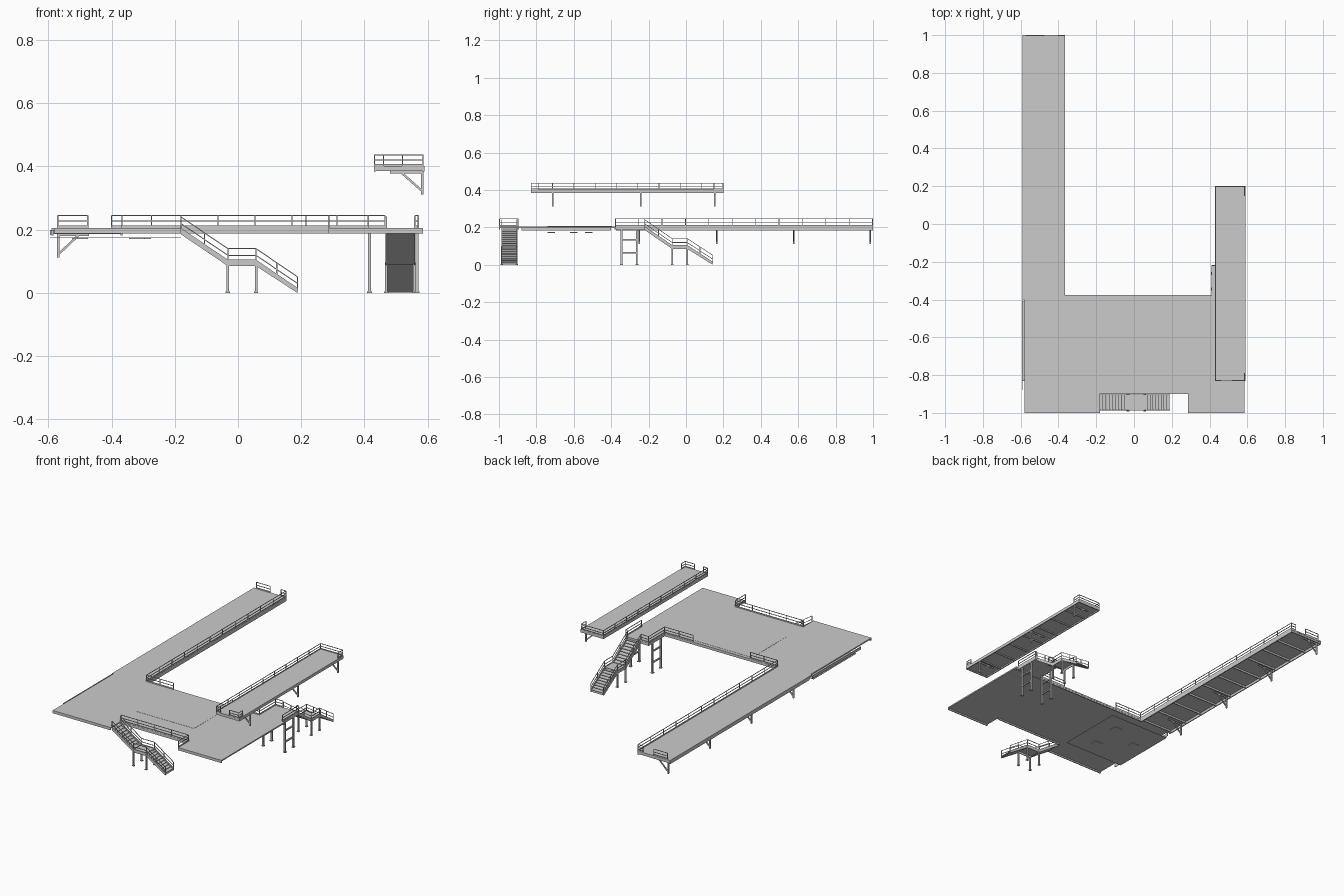
import bpy, bmesh
from mathutils import Vector, Matrix

if "Cube" in bpy.data.objects:
    bpy.data.objects.remove(bpy.data.objects["Cube"])


class Part:
    """Collects boxes, bars and prisms into one named object."""
    def __init__(self, name):
        self.name, self.bm = name, bmesh.new()

    def box(self, x0, x1, y0, y1, z0, z1):
        m = Matrix.Translation(((x0 + x1) / 2, (y0 + y1) / 2, (z0 + z1) / 2))
        m = m @ Matrix.Diagonal((x1 - x0, y1 - y0, z1 - z0, 1))
        bmesh.ops.create_cube(self.bm, size=1, matrix=m)

    def bar(self, p, q, w=0.003, h=None):
        p, q = Vector(p), Vector(q)
        d = q - p
        rot = d.to_track_quat('Y', 'Z').to_matrix().to_4x4()
        m = Matrix.Translation((p + q) / 2) @ rot @ Matrix.Diagonal((w, d.length, h or w, 1))
        bmesh.ops.create_cube(self.bm, size=1, matrix=m)

    def prism(self, pts, depth):
        vs = [self.bm.verts.new(p) for p in pts]
        f = self.bm.faces.new(vs)
        ext = bmesh.ops.extrude_face_region(self.bm, geom=[f], use_keep_orig=True)
        moved = [v for v in ext['geom'] if isinstance(v, bmesh.types.BMVert)]
        bmesh.ops.translate(self.bm, verts=moved, vec=depth)

    def done(self):
        bmesh.ops.recalc_face_normals(self.bm, faces=self.bm.faces[:])
        me = bpy.data.meshes.new(self.name)
        self.bm.to_mesh(me)
        self.bm.free()
        bpy.context.collection.objects.link(bpy.data.objects.new(self.name, me))


def railing(name, runs, z, h=0.04, step=0.12):
    """Posts, top rail, middle rail and toe board along each polyline."""
    r = Part(name)
    for run in runs:
        for a, b in zip(run, run[1:]):
            a, b = Vector((*a, z)), Vector((*b, z))
            n = max(1, round((b - a).length / step))
            for i in range(n + 1):
                p = a.lerp(b, i / n)
                r.bar(p - Vector((0, 0, 0.012)), p + Vector((0, 0, h)), 0.0035)
            for k in (h, h * 0.55):
                r.bar(a + Vector((0, 0, k)), b + Vector((0, 0, k)), 0.003)
            r.bar(a + Vector((0, 0, 0.004)), b + Vector((0, 0, 0.004)), 0.002, 0.008)
    r.done()


def stairs(name, path, v0, v1, P):
    """Two flights with a landing; P maps (along, across, z) to the world."""
    s, r, g = Part(name + "_frame"), Part(name + "_treads"), Part(name + "_handrails")
    t = 0.004
    for v in (v0, v1 - t):
        # stringer outline: path on top, offset copy below
        top = [P(u, v, z + 0.008) for u, z in path]
        low = [P(u, v, max(0, z - 0.012)) for u, z in reversed(path)]
        s.prism(top + low, P(0, t, 0))
        # handrail lines and posts
        c = v + t / 2
        for k in (0.022, 0.043):
            for a, b in zip(path, path[1:]):
                g.bar(P(a[0], c, a[1] + k), P(b[0], c, b[1] + k), 0.003)
        mids = [((a[0] + b[0]) / 2, (a[1] + b[1]) / 2) for a, b in (path[:2], path[2:])]
        for u, z in path + mids:
            g.bar(P(u, c, z), P(u, c, z + 0.043), 0.0035)
        # landing legs with foot plates
        for u, z in path[1:3]:
            w = v + t / 2
            s.bar(P(u, w, 0.004), P(u, w, z), 0.008)
            s.bar(P(u, w, 0), P(u, w, 0.004), 0.014)
    for a, b in (path[:2], path[2:]):
        n = 9
        for i in range(n):
            u = a[0] + (b[0] - a[0]) * (i + 0.5) / n
            z = a[1] + (b[1] - a[1]) * (i + 0.5) / n
            r.bar(P(u, v0, z), P(u, v1, z), 0.016, 0.003)
        # sloped closing sheet
        r.prism([P(a[0], v0, a[1] - 0.009), P(b[0], v0, max(.001, b[1] - 0.009)),
                 P(b[0], v0, max(.003, b[1] - 0.007)), P(a[0], v0, a[1] - 0.007)],
                P(0, v1 - v0, 0))
    l0, l1 = path[1], path[2]
    r.prism([P(l0[0], v0, l0[1]), P(l1[0], v0, l0[1]), P(l1[0], v1, l0[1]), P(l0[0], v1, l0[1])],
            Vector((0, 0, 0.004)))
    for p in (s, r, g):
        p.done()


def braces(name, ys, x, dx, ztop, drop, reach):
    """Wall posts with a diagonal strut carrying a cantilevered walkway."""
    b = Part(name)
    for y in ys:
        b.bar((x, y, ztop - drop), (x, y, ztop), 0.008)
        b.bar((x + dx * 0.004, y, ztop - drop + 0.014), (x + dx * reach, y, ztop - 0.004), 0.006, 0.007)
        b.bar((x, y, ztop - 0.004), (x + dx * reach * 1.5, y, ztop - 0.004), 0.006, 0.008)
    b.done()


TOP = 0.205
# Main deck and long wing, one continuous floor with the stair notch
outline = [(-.58, -1), (-.18, -1), (-.18, -.9), (.285, -.9), (.285, -1), (.585, -1),
           (.585, -.375), (-.365, -.375), (-.365, 1), (-.59, 1), (-.59, -.4), (-.58, -.4)]
deck = Part("main_deck")
deck.prism([(x, y, 0.197) for x, y in outline], Vector((0, 0, TOP - 0.197)))
deck.done()

# Deep beams under the deck edges
edge = Part("edge_beams")
for x0, x1, y in ((-.58, -.18, -.997), (.285, .585, -.997), (-.18, .285, -.897), (-.365, .585, -.379)):
    edge.box(x0, x1, y - .003, y + .003, 0.188, 0.199)
for x in (-.587, -.368):
    edge.box(x - .003, x + .003, -.375, 1, 0.182, 0.199)
for i in range(11):
    y = -.36 + i * 0.1355
    edge.box(-.587, -.368, y - .003, y + .003, 0.186, 0.198)
edge.done()

# Inset floor panel and lower ceiling panel
panel = Part("floor_panel")
panel.box(-.18, .215, -.74, -.395, TOP - .002, TOP + .001)
panel.done()
low = Part("lower_panel")
low.box(-.594, -.18, -.83, -.41, 0.174, 0.176)
for x, y in ((-.5, -.6), (-.32, -.72), (-.3, -.52)):
    low.box(x - .025, x + .025, y - .02, y + .02, 0.171, 0.174)
low.box(-.594, -.59, -.88, -.4, 0.183, 0.199)
low.done()

# Side platform at the head of the rear stair, on ladder-like legs
side = Part("side_platform")
side.box(.41, .572, -.38, -.218, 0.188, TOP)
for x in (.416, .566):
    for y in (-.345, -.263):
        side.bar((x, y, .004), (x, y, .19), 0.01)
        side.box(x - .008, x + .008, y - .008, y + .008, 0, .005)
    for z in (.065, .135):
        side.box(x - .004, x + .004, -.345, -.263, z - .004, z + .004)
side.done()

# Upper walkway
up = Part("upper_walkway")
up.box(.43, .59, -.83, .2, 0.392, 0.402)
for x in (.433, .587):
    up.box(x - .003, x + .003, -.83, .2, 0.384, 0.395)
for i in range(9):
    y = -.827 + i * 1.024 / 8
    up.box(.433, .587, y - .003, y + .003, 0.385, 0.394)
up.done()

# Cantilever supports
braces("wing_braces", [-.25, .165, .575, .985], -.568, 1, 0.188, 0.076, 0.065)
braces("upper_braces", [-.712, -.243, .153], .583, -1, 0.386, 0.075, 0.068)

# Railings
railing("wing_railing", [[(-.18, -.378), (-.367, -.378), (-.367, .997), (-.4, .997)],
                         [(-.475, .997), (-.57, .997)]], TOP)
railing("notch_railing", [[(-.18, -.898), (.287, -.898), (.287, -.997)]], TOP)
railing("platform_railing", [[(.215, -.378), (.412, -.378), (.412, -.22), (.465, -.22)],
                             [(.57, -.375), (.57, -.22), (.56, -.22)]], TOP)
railing("upper_railing", [[(.46, -.828), (.432, -.828), (.432, .198), (.585, .198), (.585, .15)],
                          [(.52, -.828), (.585, -.828), (.585, -.79)]], 0.4, 0.036)

# Front stair runs along x, rear stair runs along y
stairs("front_stair", [(-.18, .197), (-.032, .097), (.057, .097), (.188, .008)],
       -.987, -.902, lambda u, v, z: Vector((u, v, z)))
stairs("rear_stair", [(-.22, .197), (-.074, .097), (.007, .097), (.143, .008)],
       .467, .56, lambda u, v, z: Vector((v, u, z)))
